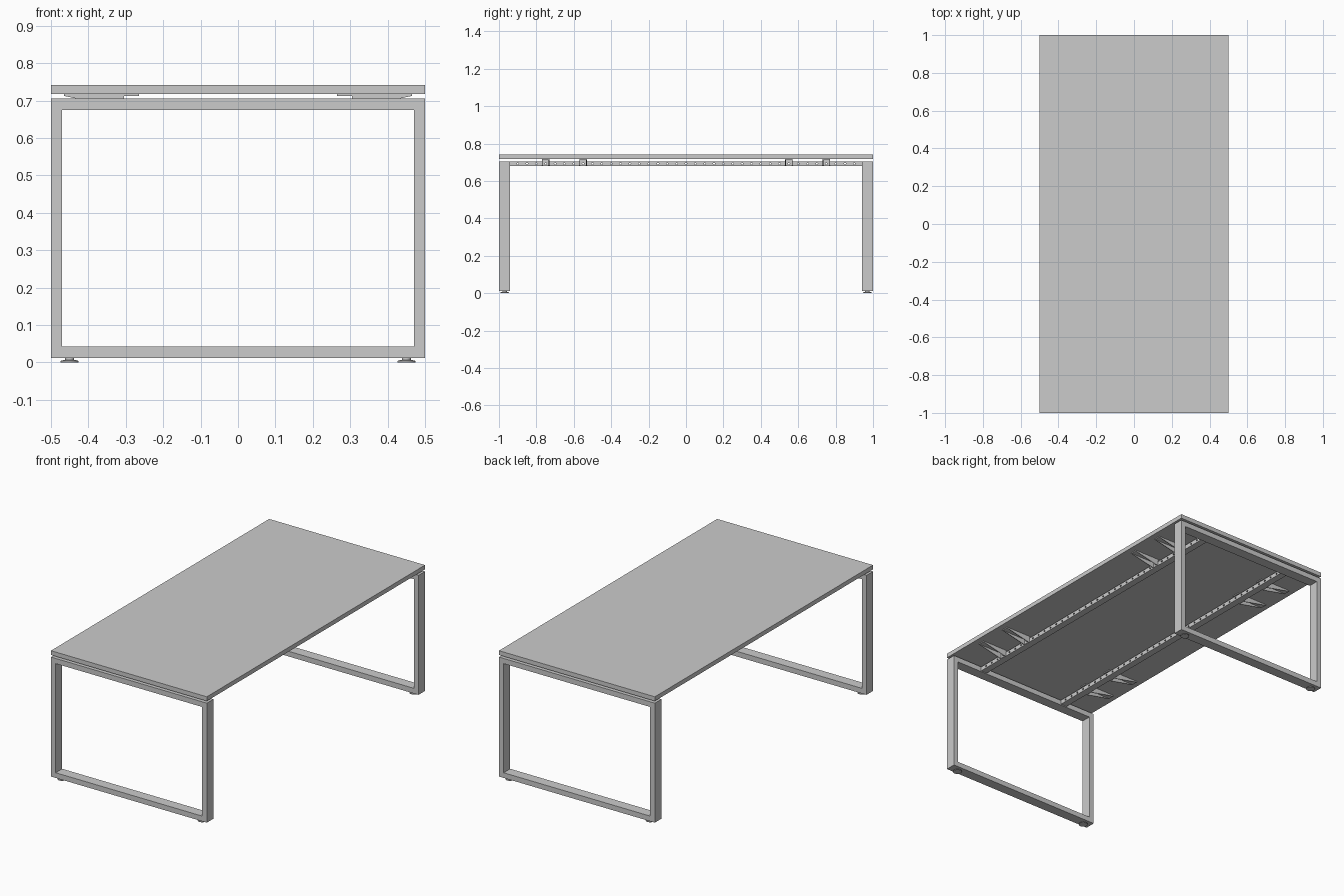
import bpy, bmesh, math
from mathutils import Matrix, Vector

if "Cube" in bpy.data.objects:
    bpy.data.objects.remove(bpy.data.objects["Cube"])


def finish(name, bm):
    bmesh.ops.recalc_face_normals(bm, faces=bm.faces)
    me = bpy.data.meshes.new(name)
    bm.to_mesh(me)
    bm.free()
    ob = bpy.data.objects.new(name, me)
    bpy.context.collection.objects.link(ob)
    return ob


def add_box(bm, x, y, z):
    lo, hi = Vector((x[0], y[0], z[0])), Vector((x[1], y[1], z[1]))
    m = Matrix.Translation((lo + hi) / 2) @ Matrix.Diagonal((*(hi - lo), 1))
    bmesh.ops.create_cube(bm, size=1, matrix=m)


def add_prism(bm, profile, y0, y1):
    # closed xz profile extruded along y
    face = bm.faces.new([bm.verts.new((x, y0, z)) for x, z in profile])
    new = bmesh.ops.extrude_face_region(bm, geom=[face])["geom"]
    verts = [v for v in new if isinstance(v, bmesh.types.BMVert)]
    bmesh.ops.translate(bm, verts=verts, vec=(0, y1 - y0, 0))


def add_ring(bm, x, z, t, y0, y1):
    # rectangular ring in xz with wall t, extruded along y
    def loop(d, y):
        return [bm.verts.new((px, y, pz)) for px, pz in
                ((x[0] + d, z[0] + d), (x[1] - d, z[0] + d),
                 (x[1] - d, z[1] - d), (x[0] + d, z[1] - d))]
    loops = [loop(0, y0), loop(0, y1), loop(t, y1), loop(t, y0)]
    for a, b in zip(loops, loops[1:] + loops[:1]):
        for i in range(4):
            j = (i + 1) % 4
            bm.faces.new((a[i], a[j], b[j], b[i]))


def add_cone(bm, x, y, z0, z1, r0, r1):
    bmesh.ops.create_cone(bm, cap_ends=True, segments=24, radius1=r0, radius2=r1,
                          depth=z1 - z0, matrix=Matrix.Translation((x, y, (z0 + z1) / 2)))


# table top
bm = bmesh.new()
add_box(bm, (-0.5, 0.5), (-1, 1), (0.717, 0.742))
finish("table_top", bm)

# end frames
for name, y0, y1 in (("front_leg_frame", -1, -0.94), ("back_leg_frame", 0.94, 1)):
    bm = bmesh.new()
    add_ring(bm, (-0.5, 0.5), (0.012, 0.705), 0.03, y0, y1)
    finish(name, bm)

# levelling feet
for sx in (-1, 1):
    for sy in (-1, 1):
        bm = bmesh.new()
        x, y = sx * 0.45, sy * 0.97
        add_cone(bm, x, y, 0, 0.004, 0.024, 0.024)
        add_cone(bm, x, y, 0.004, 0.007, 0.024, 0.014)
        add_cone(bm, x, y, 0.007, 0.0125, 0.012, 0.012)
        foot = finish("levelling_foot", bm)
        bpy.context.view_layer.objects.active = foot
        foot.select_set(True)
        bpy.ops.object.shade_smooth_by_angle()
        foot.select_set(False)

# hole cutter shared by rails and brackets
bm = bmesh.new()
for i in range(-18, 19):
    m = Matrix.Translation((0, i * 0.05, 0.6925)) @ Matrix.Rotation(math.pi / 2, 4, 'Y')
    bmesh.ops.create_cone(bm, cap_ends=True, segments=12, radius1=0.005,
                          radius2=0.005, depth=0.9, matrix=m)
cutter = finish("hole_cutter", bm)
cutter.hide_render = True
cutter.hide_viewport = True


def drill(ob):
    mod = ob.modifiers.new("holes", 'BOOLEAN')
    mod.operation = 'DIFFERENCE'
    mod.solver = 'EXACT'
    mod.object = cutter


for s, side in ((-1, "left"), (1, "right")):
    # perforated rail
    bm = bmesh.new()
    add_ring(bm, sorted((s * 0.265, s * 0.305)), (0.68, 0.705), 0.003, -0.94, 0.94)
    drill(finish(side + "_rail", bm))

    # tapered cantilever brackets
    for y in (-0.75, -0.55, 0.55, 0.75):
        bm = bmesh.new()
        add_box(bm, sorted((s * 0.265, s * 0.465)), (y - 0.02, y + 0.02), (0.712, 0.717))
        side_profile = [(s * 0.305, 0.68), (s * 0.315, 0.68),
                        (s * 0.463, 0.712), (s * 0.305, 0.712)]
        for e in (-1, 1):
            add_prism(bm, side_profile, y + e * 0.02, y + e * 0.016)
        finish(side + "_bracket", bm)
        bm = bmesh.new()
        add_box(bm, sorted((s * 0.3055, s * 0.309)), (y - 0.016, y + 0.016), (0.68, 0.712))
        drill(finish(side + "_bracket_plate", bm))
